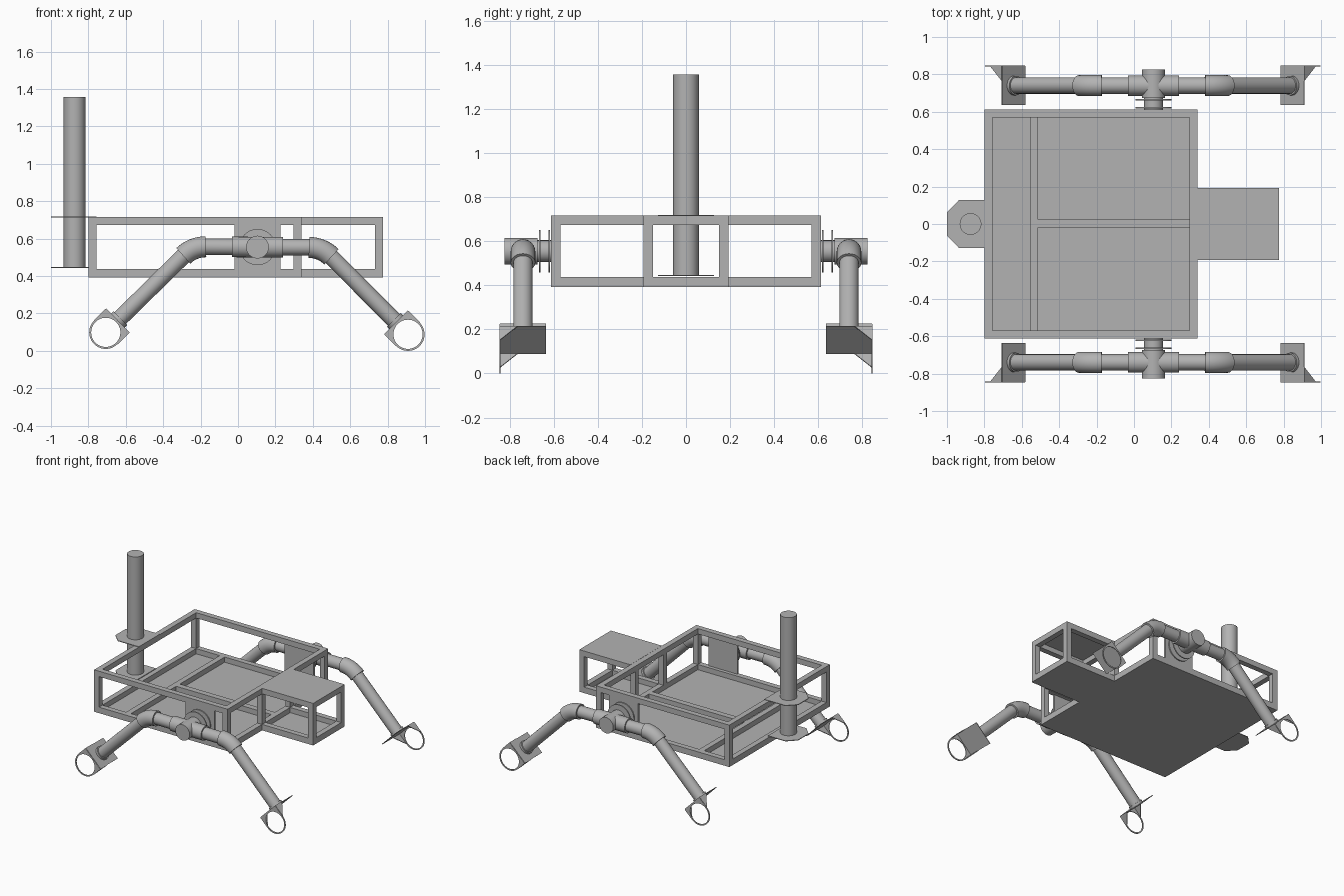
import bpy, bmesh, math
from mathutils import Vector, Matrix

cube = bpy.data.objects.get("Cube")
if cube:
    bpy.data.objects.remove(cube, do_unlink=True)

grey = bpy.data.materials.new("plain_grey")
grey.use_nodes = True
grey.diffuse_color = (0.45, 0.45, 0.45, 1)
grey.node_tree.nodes["Principled BSDF"].inputs["Base Color"].default_value = (0.45, 0.45, 0.45, 1)


def finish(name, bm, smooth=False):
    bmesh.ops.recalc_face_normals(bm, faces=bm.faces)
    mesh = bpy.data.meshes.new(name)
    bm.to_mesh(mesh)
    bm.free()
    mesh.materials.append(grey)
    ob = bpy.data.objects.new(name, mesh)
    bpy.context.collection.objects.link(ob)
    if smooth:
        bpy.ops.object.select_all(action="DESELECT")
        ob.select_set(True)
        bpy.context.view_layer.objects.active = ob
        bpy.ops.object.shade_smooth_by_angle(angle=math.radians(40))
    return ob


def box(name, x, y, z):
    """Box from (min, max) pairs."""
    bm = bmesh.new()
    bmesh.ops.create_cube(bm, size=1)
    for v in bm.verts:
        v.co = [p[0] + (c + 0.5) * (p[1] - p[0]) for c, p in zip(v.co, (x, y, z))]
    return finish(name, bm)


def pipe(name, path, r, n=24):
    """Round capped pipe along a list of points."""
    path = [Vector(p) for p in path]
    bm = bmesh.new()
    rings = []
    for i, p in enumerate(path):
        t = (path[min(i + 1, len(path) - 1)] - path[max(i - 1, 0)]).normalized()
        ref = Vector((0, 1, 0)) if abs(t.y) < 0.9 else Vector((1, 0, 0))
        a = (ref - t * ref.dot(t)).normalized()
        b = t.cross(a)
        angles = [2 * math.pi * k / n for k in range(n)]
        rings.append([bm.verts.new(p + r * (a * math.cos(q) + b * math.sin(q))) for q in angles])
    for lo, hi in zip(rings, rings[1:]):
        for k in range(n):
            bm.faces.new((lo[k], lo[k - 1], hi[k - 1], hi[k]))
    bm.faces.new(rings[0])
    bm.faces.new(rings[-1])
    return finish(name, bm, True)


def sheet(name, faces, thickness=0.005):
    """Thin sheet from faces given as lists of points."""
    bm = bmesh.new()
    for f in faces:
        bm.faces.new([bm.verts.new(p) for p in f])
    bmesh.ops.remove_doubles(bm, verts=bm.verts, dist=0.0001)
    ob = finish(name, bm)
    mod = ob.modifiers.new("thickness", "SOLIDIFY")
    mod.thickness = thickness
    mod.offset = 0
    return ob


T = 0.042                     # square tube width
X0, X1, X2 = -0.798, 0.34, 0.775
Y, YB = 0.612, 0.192
Z0, Z1 = 0.397, 0.716
levels = {"lower": (Z0, Z0 + T), "upper": (Z1 - T, Z1)}

# Open main frame and side box, both from square tube
for level, z in levels.items():
    for end, x in (("right", (X0, X0 + T)), ("left", (X1 - T, X1))):
        box(f"{level}_{end}_rail", x, (-Y, Y), z)
    box(f"{level}_box_end_rail", (X2 - T, X2), (-YB, YB), z)
    for side, s in (("back", 1), ("front", -1)):
        box(f"{level}_{side}_rail", (X0 + T, X1 - T), sorted((s * Y, s * (Y - T))), z)
        box(f"{level}_{side}_box_rail", (X1, X2 - T), sorted((s * YB, s * (YB - T))), z)
inner = (Z0 + T, Z1 - T)
for side, s in (("back", 1), ("front", -1)):
    for label, x, y in (("right", X0, Y), ("left", X1 - T, Y),
                        ("box_inner", X1 - T, YB), ("box_outer", X2 - T, YB)):
        box(f"{side}_{label}_post", (x, x + T), sorted((s * y, s * (y - T))), inner)
    # Mounting panel behind each pivot
    box(f"{side}_pivot_panel", (-0.02, 0.227), sorted((s * Y, s * (Y - 0.015))), inner)

# Floor, inner floor bars and box covers
box("floor_panel", (X0, X1), (-Y, Y), (Z0 - 0.004, Z0 + 0.002))
box("floor_cross_bar", (-0.555, -0.513), (-Y + T, Y - T), levels["lower"])
box("floor_long_bar", (-0.513, X1 - T), (-0.02, 0.025), levels["lower"])
box("box_floor", (X1, X2), (-YB, YB), (Z0 - 0.004, Z0 + 0.002))
box("box_lid", (X1, X2), (-YB, YB), (Z1 - 0.004, Z1 + 0.001))

# Mast and its two chamfered brackets
pipe("mast", [(-0.874, 0, 0.445), (-0.874, 0, 1.358)], 0.058, 32)
for name, z, xe in (("lower", 0.445, X0 + 0.01), ("upper", 0.717, X0 + T)):
    outline = [(xe, -0.127), (-0.937, -0.127), (-1, -0.063),
               (-1, 0.063), (-0.937, 0.127), (xe, 0.127)]
    sheet(f"{name}_mast_bracket", [[(x, y, z) for x, y in outline]])

# Rocker legs, laid out around the pivot and tilted very slightly
PIVOT = Vector((0.104, 0, 0.555))
TILT = Matrix.Rotation(0.0065, 3, "Y")
YL, R, H = 0.74, 0.0885, math.sqrt(0.5)

for side, s in (("back", 1), ("front", -1)):
    def at(x, y, z):
        return PIVOT + TILT @ Vector((x, s * y, z))

    # Pivot axle, washers and tee fitting
    pipe(f"{side}_axle", [at(0, 0.60, 0), at(0, 0.68, 0)], 0.05)
    pipe(f"{side}_inner_washer", [at(0, 0.617, 0), at(0, 0.625, 0)], 0.097, 32)
    pipe(f"{side}_outer_washer", [at(0, 0.660, 0), at(0, 0.668, 0)], 0.097, 32)
    pipe(f"{side}_tee_stem", [at(0, 0.675, 0), at(0, 0.825, 0)], 0.061)
    pipe(f"{side}_tee_bar", [at(-0.136, YL, 0), at(0.136, YL, 0)], 0.055)

    for end, d in (("left", 1), ("right", -1)):
        tag = f"{side}_{end}"
        # Short link, bent elbow and sloping leg
        pipe(f"{tag}_link", [at(d * 0.13, YL, 0), at(d * 0.29, YL, 0)], 0.044)
        bend = [math.pi / 4 * k / 8 for k in range(9)]
        pipe(f"{tag}_elbow", [at(d * (0.276 + 0.17 * math.sin(q)), YL, 0.17 * (math.cos(q) - 1))
                              for q in bend], 0.056)

        # Foot coordinates: u runs up the leg, v across it
        def foot(u, v, y):
            return at(d * (0.808 + H * (v - u)), y, -0.461 + H * (u + v))

        pipe(f"{tag}_leg", [at(d * 0.385, YL, -0.04), foot(R, 0, YL)], 0.044)
        pipe(f"{tag}_leg_collar", [foot(R + 0.02, 0, YL), foot(R, 0, YL)], 0.052)
        sheet(f"{tag}_foot_plate", [[foot(R, -R, 0.635), foot(R, R, 0.635),
                                     foot(R, R, 0.845), foot(R, -R, 0.845)]])
        # Foot ring: round below, squared where it meets the plate
        n = 48
        outer, hole = [], []
        for k in range(n):
            c, w = math.cos(2 * math.pi * k / n), math.sin(2 * math.pi * k / n)
            reach = R if c <= 0 else R / max(c, abs(w))
            outer.append(foot(reach * c, reach * w, 0.845))
            hole.append(foot(0.078 * c, 0.078 * w, 0.845))
        sheet(f"{tag}_foot_ring", [[outer[k - 1], outer[k], hole[k], hole[k - 1]]
                                   for k in range(n)])
        # Triangular gussets on both edges
        for label, v in (("upper", R), ("lower", -R)):
            sheet(f"{tag}_{label}_gusset", [[foot(R, v, 0.845), foot(R, v, 0.765),
                                             foot(0, v, 0.845)]])
